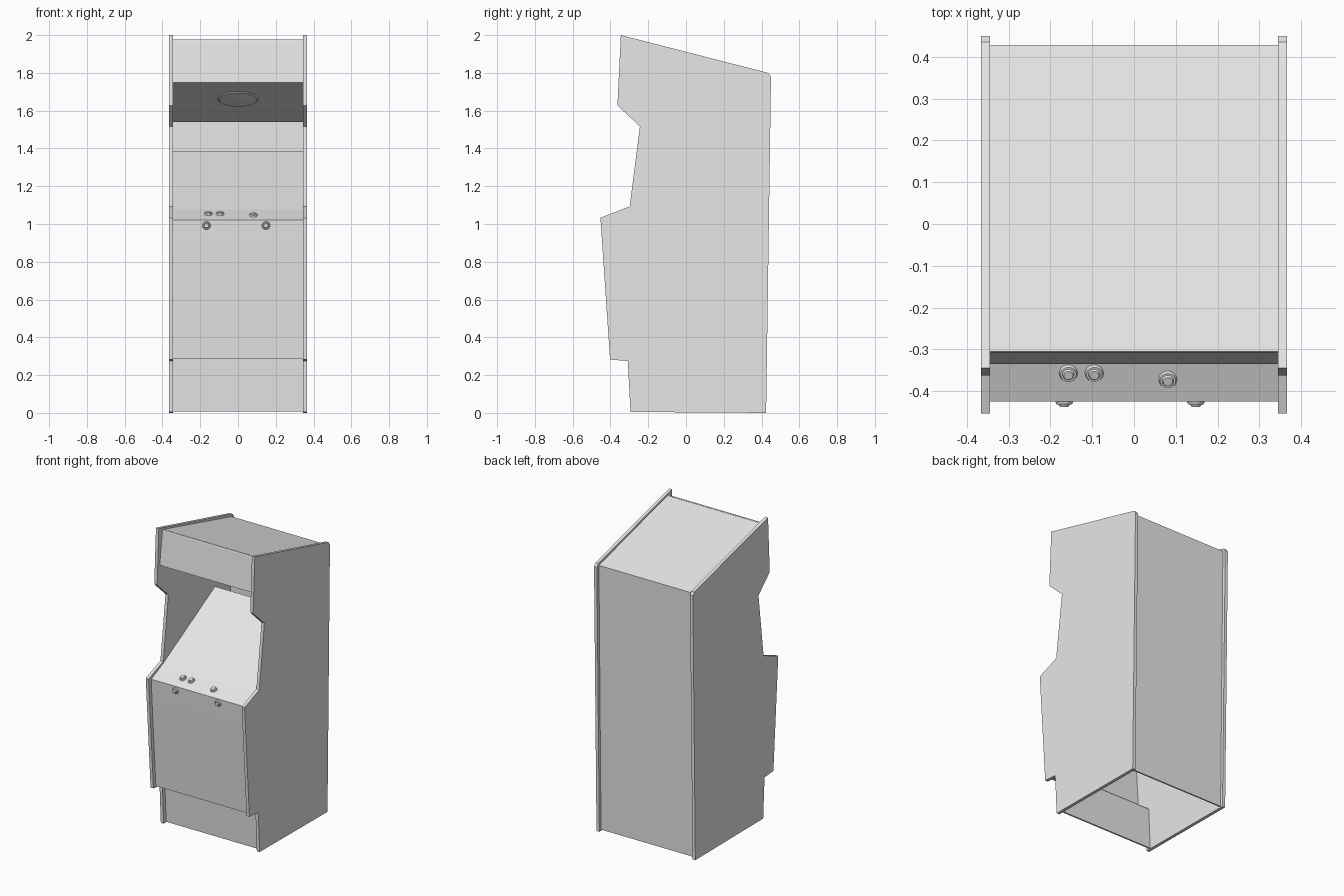
import bpy, bmesh, math
from mathutils import Vector

if "Cube" in bpy.data.objects:
    bpy.data.objects.remove(bpy.data.objects["Cube"])

grey = bpy.data.materials.new("light_grey")
grey.diffuse_color = (0.8, 0.8, 0.8, 1)
grey.use_nodes = True
grey.node_tree.nodes["Principled BSDF"].inputs["Base Color"].default_value = grey.diffuse_color

INNER, OUTER, THICK = 0.345, 0.366, 0.01


def finish(bm, name):
    bmesh.ops.recalc_face_normals(bm, faces=bm.faces)
    me = bpy.data.meshes.new(name)
    bm.to_mesh(me)
    bm.free()
    me.materials.append(grey)
    ob = bpy.data.objects.new(name, me)
    bpy.context.collection.objects.link(ob)
    return ob


def prism(name, profile, x0, x1):
    """Extrude a (y, z) outline from x0 to x1."""
    bm = bmesh.new()
    face = bm.faces.new([bm.verts.new((x0, y, z)) for y, z in profile])
    ext = bmesh.ops.extrude_face_region(bm, geom=[face])
    verts = [v for v in ext["geom"] if isinstance(v, bmesh.types.BMVert)]
    bmesh.ops.translate(bm, verts=verts, vec=(x1 - x0, 0, 0))
    return finish(bm, name)


def panel(name, p, q):
    """Sheet between the sides from p to q, thickened towards the inside."""
    d = (Vector(q) - Vector(p)).normalized() * THICK
    off = Vector((d.y, -d.x))
    prism(name, [p, q, Vector(q) + off, Vector(p) + off], -INNER, INNER)


def discs(name, loc, normal, rings):
    """Stack of short round tiers, each (base radius, top radius, height)."""
    bm = bmesh.new()
    h = 0
    for r0, r1, depth in rings:
        res = bmesh.ops.create_cone(bm, cap_ends=True, segments=24,
                                    radius1=r0, radius2=r1, depth=depth)
        bmesh.ops.translate(bm, verts=res["verts"], vec=(0, 0, h + depth / 2))
        h += depth
    ob = finish(bm, name)
    ob.location = loc
    ob.rotation_euler = Vector(normal).to_track_quat('Z', 'Y').to_euler()
    for f in ob.data.polygons:
        f.use_smooth = len(f.vertices) == 4
    ob.data.set_sharp_from_angle(angle=math.radians(30))


# Side walls
side = [(-0.345, 2.0), (0.435, 1.80), (0.45, 1.78), (0.424, 0.0),
        (-0.294, 0.005), (-0.308, 0.275), (-0.402, 0.282), (-0.453, 1.033),
        (-0.298, 1.093), (-0.244, 1.517), (-0.363, 1.628)]
prism("right_side", side, INNER, OUTER)
prism("left_side", side, -OUTER, -INNER)

# Panels between the sides, listed from the floor up the front and down the back
ctrl_front, ctrl_back = (-0.425, 1.022), (-0.305, 1.076)
ctrl_low, door_low = (-0.418, 0.895), (-0.376, 0.288)
sp_back, sp_front = (0.20, 1.54), (-0.335, 1.75)
top_front, top_back = (-0.305, 1.978), (0.428, 1.785)
panel("kick_plate", (-0.268, 0.008), (-0.282, 0.288))
panel("door_underside", (-0.282, 0.288), door_low)
panel("front_door", door_low, ctrl_low)
panel("control_front", ctrl_low, ctrl_front)
panel("control_top", ctrl_front, ctrl_back)
panel("screen", ctrl_back, (0.25, 1.385))
panel("speaker_panel", sp_back, sp_front)
panel("marquee", sp_front, top_front)
panel("roof", top_front, top_back)
panel("back_panel", top_back, (0.406, 0.008))

# Buttons on the control top and control front
rings = [(0.022, 0.019, 0.008), (0.014, 0.011, 0.006)]
for i, (x, y) in enumerate([(-0.157, -0.357), (-0.095, -0.357), (0.081, -0.372)]):
    z = 1.022 + (y + 0.425) * 0.45
    discs(f"top_button_{i + 1}", (x, y, z), (0, -0.41, 0.91), rings)
for i, x in enumerate([-0.167, 0.148]):
    discs(f"front_button_{i + 1}", (x, -0.423, 0.992), (0, -1, -0.06), rings)

# Round speaker under the marquee
discs("speaker", (0, -0.113, 1.663), (0, -0.21, -0.535),
      [(0.108, 0.100, 0.006), (0.085, 0.02, 0.006)])
